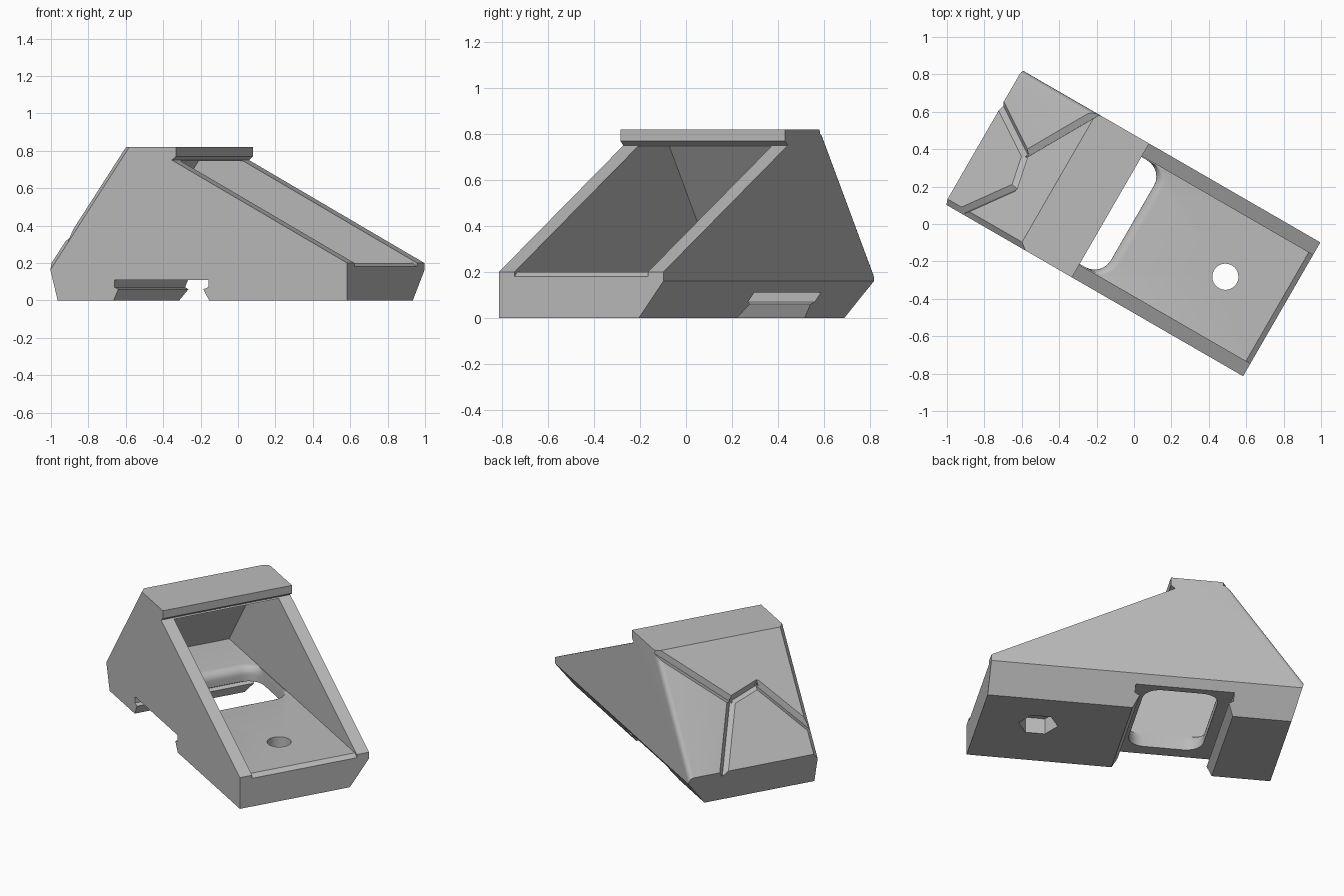
import bpy, bmesh, math
from mathutils import Matrix, Vector

cube = bpy.data.objects.get("Cube")
if cube:
    bpy.data.objects.remove(cube, do_unlink=True)

HALF = 0.413      # half width of the bracket
INNER = 0.335     # half width between the side walls


def make_object(name, bm):
    bmesh.ops.recalc_face_normals(bm, faces=bm.faces[:])
    mesh = bpy.data.meshes.new(name)
    bm.to_mesh(mesh)
    bm.free()
    obj = bpy.data.objects.new(name, mesh)
    bpy.context.collection.objects.link(obj)
    return obj


def loft(rings):
    """Skin a stack of equal rings and cap both ends."""
    bm = bmesh.new()
    rows = [[bm.verts.new(p) for p in ring] for ring in rings]
    n = len(rows[0])
    for a, b in zip(rows, rows[1:]):
        for i in range(n):
            j = (i + 1) % n
            bm.faces.new((a[i], a[j], b[j], b[i]))
    bm.faces.new(rows[0][::-1])
    bm.faces.new(rows[-1])
    bmesh.ops.recalc_face_normals(bm, faces=bm.faces[:])
    return bm


def side_prism(profile, half):
    return loft([[(u, v, z) for u, z in profile] for v in (-half, half)])


def upright(u, radius, sides, lo, hi):
    ring = [(u + radius * math.cos(math.tau * i / sides),
             radius * math.sin(math.tau * i / sides)) for i in range(sides)]
    return loft([[(x, y, z) for x, y in ring] for z in (lo, hi)])


# Solid body from its side profile
TOE, CREST = (-0.93, 0.2), (-0.47, 0.82)
body = side_prism([(-0.875, 0), TOE, CREST, (-0.145, 0.82), (-0.145, 0.77),
                   (-0.17, 0.75), (0.912, 0.2), (0.912, 0)], HALF)

# Soften the two edges of the rear slope: flat on one side, round on the other
for sign, segments in ((-1, 1), (1, 5)):
    edges = [e for e in body.edges if all(
        v.co.y * sign > HALF - 0.001 and TOE[0] - 0.01 < v.co.x < CREST[0] + 0.01
        and v.co.z > 0.19 for v in e.verts)]
    bmesh.ops.bevel(body, geom=edges, offset=0.03, segments=segments,
                    profile=0.5, affect='EDGES')

# Slanted lower edge along one long side
cut = bmesh.ops.bisect_plane(
    body, geom=body.verts[:] + body.edges[:] + body.faces[:],
    plane_co=(0, HALF, 0.16), plane_no=(0, 0.16, -0.123), clear_outer=True)
bmesh.ops.edgeloop_fill(
    body, edges=[e for e in cut["geom_cut"] if isinstance(e, bmesh.types.BMEdge)])
bracket = make_object("bracket_body", body)

cutters = []

# Hollow between the side walls, open to the front
cutters.append(make_object("cavity_cutter", side_prism(
    [(-0.84, 0.2), (-0.437, 0.745), (1.1, 0.745), (1.1, 0.041),
     (0.912, 0.18), (0.885, 0.2)], INNER)))

# Rail channel across the underside
cutters.append(make_object("channel_cutter", side_prism(
    [(-0.56, -0.06), (-0.53, 0), (-0.5, 0.06), (-0.525, 0.07), (-0.525, 0.11),
     (0.055, 0.11), (0.055, 0.07), (0.025, 0.06), (0.06, 0), (0.095, -0.06)], 0.6)))


# Rounded opening in the floor with a soft upper lip
def rounded_rect(grow, z, cu=-0.23, a=0.22, b=0.33, r=0.1):
    ring = []
    for q, (su, sv) in enumerate(((1, 1), (-1, 1), (-1, -1), (1, -1))):
        for i in range(7):
            t = (q + i / 6) * math.pi / 2
            ring.append((cu + su * (a + grow - r) + r * math.cos(t),
                         sv * (b - r) + r * math.sin(t), z))
    return ring


lip = 0.05
rings = [rounded_rect(0, 0.05)]
for i in range(7):
    t = i / 6 * math.pi / 2
    rings.append(rounded_rect(lip * (1 - math.cos(t)), 0.2 - lip + lip * math.sin(t)))
rings.append(rounded_rect(lip, 0.25))
cutters.append(make_object("opening_cutter", loft(rings)))

# Bolt hole and six-sided nut pocket
cutters.append(make_object("bolt_cutter", upright(0.564, 0.07, 32, -0.1, 0.3)))
cutters.append(make_object("nut_cutter", upright(0.564, 0.115, 6, -0.1, 0.1)))

# Branching V grooves on the rear slope
rise = (CREST[1] - TOE[1]) / (CREST[0] - TOE[0])
normal = Vector((-rise, 0, 1)).normalized()


def on_slope(u, v):
    return Vector((u, v, TOE[1] + (u - TOE[0]) * rise))


def groove(start, end, extra_end):
    a, b = on_slope(*start), on_slope(*end)
    along = (b - a).normalized()
    across = along.cross(normal)
    w = 0.026
    rings = []
    for p in (a - along * 0.012, b + along * extra_end):
        rings.append([p - normal * w, p + across * 2 * w + normal * w,
                      p - across * 2 * w + normal * w])
    cutters.append(make_object("groove_cutter", loft(rings)))


hub, bend = (-0.69, 0.032), (-0.652, -0.151)
groove(hub, (-0.93, 0.19), 0.06)
groove(hub, (-0.477, 0.406), 0.06)
groove(hub, bend, 0.012)
groove(bend, (-0.832, -0.4), 0.06)

# Carve the body, then discard the cutters
for cutter in cutters:
    cutter.hide_render = True
    mod = bracket.modifiers.new(cutter.name, 'BOOLEAN')
    mod.operation = 'DIFFERENCE'
    mod.solver = 'EXACT'
    mod.object = cutter
depsgraph = bpy.context.evaluated_depsgraph_get()
carved = bpy.data.meshes.new_from_object(bracket.evaluated_get(depsgraph))
bracket.modifiers.clear()
bracket.data = carved
for cutter in cutters:
    bpy.data.objects.remove(cutter, do_unlink=True)

# Turn the bracket to its resting angle
carved.transform(Matrix.Rotation(math.radians(-30), 4, 'Z'))

# Single grey finish
grey = bpy.data.materials.new("plain_grey")
grey.use_nodes = True
colour = (0.5, 0.5, 0.5, 1)
grey.diffuse_color = colour
grey.node_tree.nodes["Principled BSDF"].inputs["Base Color"].default_value = colour
carved.materials.clear()
carved.materials.append(grey)

bpy.ops.object.select_all(action='DESELECT')
bracket.select_set(True)
bpy.context.view_layer.objects.active = bracket
bpy.ops.object.shade_smooth_by_angle(angle=math.radians(28))
